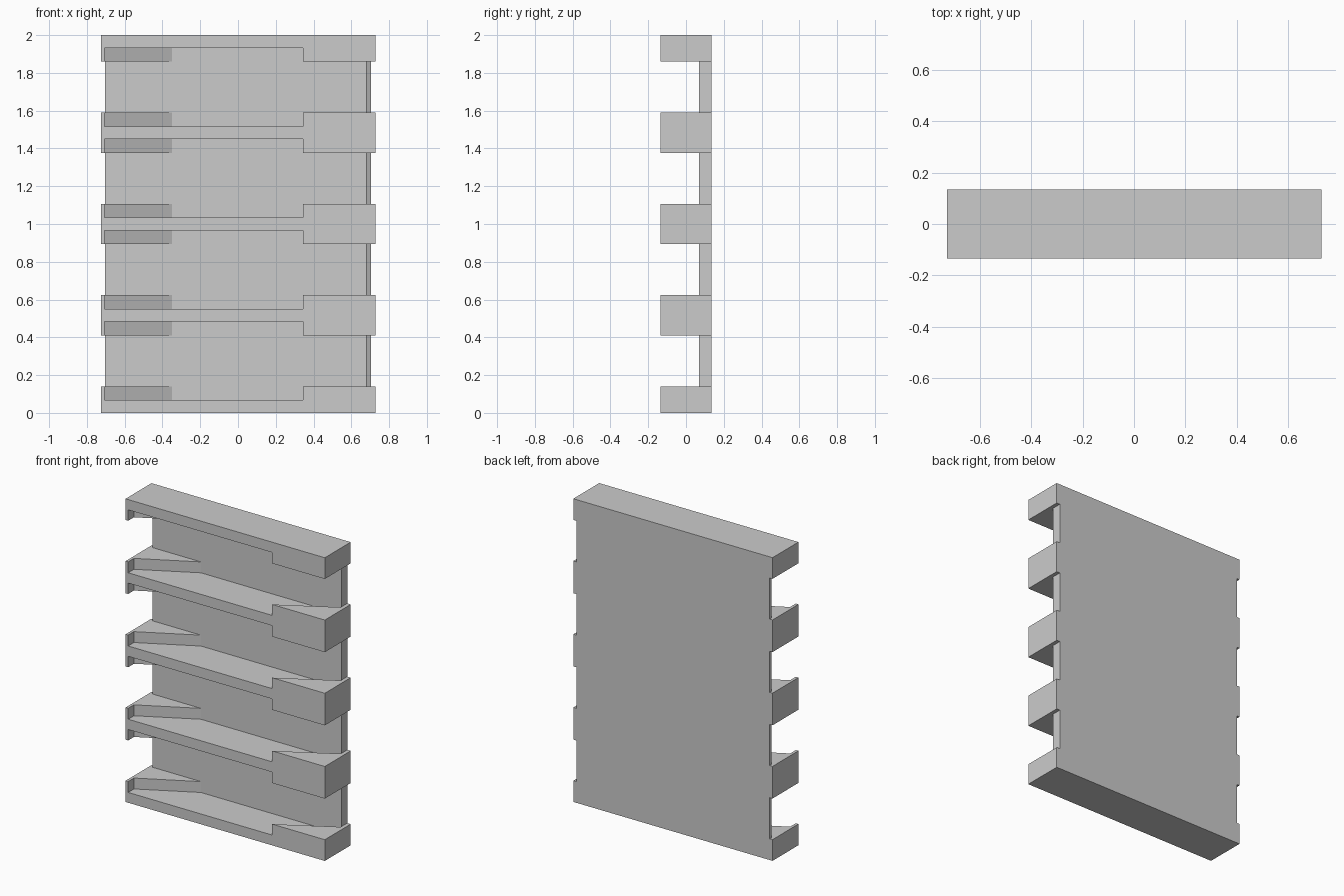
import bpy
import bmesh

cube = bpy.data.objects.get("Cube")
if cube:
    bpy.data.objects.remove(cube, do_unlink=True)

grey = bpy.data.materials.new("plain_grey")
grey.use_nodes = True
grey.diffuse_color = (0.6, 0.6, 0.6, 1)
grey.node_tree.nodes["Principled BSDF"].inputs["Base Color"].default_value = (0.6, 0.6, 0.6, 1)

FRONT, BACK = -0.135, 0.135
PANEL = 0.114          # front surface of the thin back panel
RIB = 0.068            # front of the rib along the panel's left edge
LEFT, RIGHT = 0.728, -0.726
RIB_X, PANEL_X = 0.703, -0.705
SLAB, PAD = 0.068, 0.072


def prism(name, outline, z0, z1):
    """Extrude a plan outline from z0 up to z1."""
    bm = bmesh.new()
    base = bm.faces.new([bm.verts.new((x, y, z0)) for x, y in outline])
    top = bmesh.ops.extrude_face_region(bm, geom=[base])["geom"]
    for v in top:
        if isinstance(v, bmesh.types.BMVert):
            v.co.z = z1
    bmesh.ops.recalc_face_normals(bm, faces=bm.faces)
    mesh = bpy.data.meshes.new(name)
    bm.to_mesh(mesh)
    bm.free()
    mesh.materials.append(grey)
    obj = bpy.data.objects.new(name, mesh)
    bpy.context.collection.objects.link(obj)


slab = [(RIGHT, FRONT), (LEFT, FRONT), (LEFT, BACK), (RIGHT, BACK)]
# Thin sheet with a small sloping rib on its left edge
panel = [(PANEL_X, PANEL), (0.68, PANEL), (RIB_X, RIB), (RIB_X, BACK), (PANEL_X, BACK)]
# Wedge that narrows towards the rib
left_pad = [(0.344, FRONT), (LEFT, FRONT), (LEFT, BACK), (RIB_X, BACK), (RIB_X, RIB)]
# Thin front lip with a sloping wall behind it
right_pad = [(RIGHT, FRONT), (-0.707, FRONT), (-0.707, -0.075), (-0.35, PANEL),
             (PANEL_X, PANEL), (PANEL_X, BACK), (RIGHT, BACK)]

# Five shelves, evenly spaced
count = 5
step = (2 - SLAB) / (count - 1)
for i in range(count):
    z0 = i * step
    z1 = z0 + SLAB
    prism(f"shelf_{i + 1}", slab, z0, z1)
    if i < count - 1:
        # Back panel and guide pads of the bay above this shelf
        z2 = z0 + step
        prism(f"back_panel_{i + 1}", panel, z1, z2)
        for side, outline in (("left", left_pad), ("right", right_pad)):
            prism(f"{side}_pad_lower_{i + 1}", outline, z1, z1 + PAD)
            prism(f"{side}_pad_upper_{i + 1}", outline, z2 - PAD, z2)
